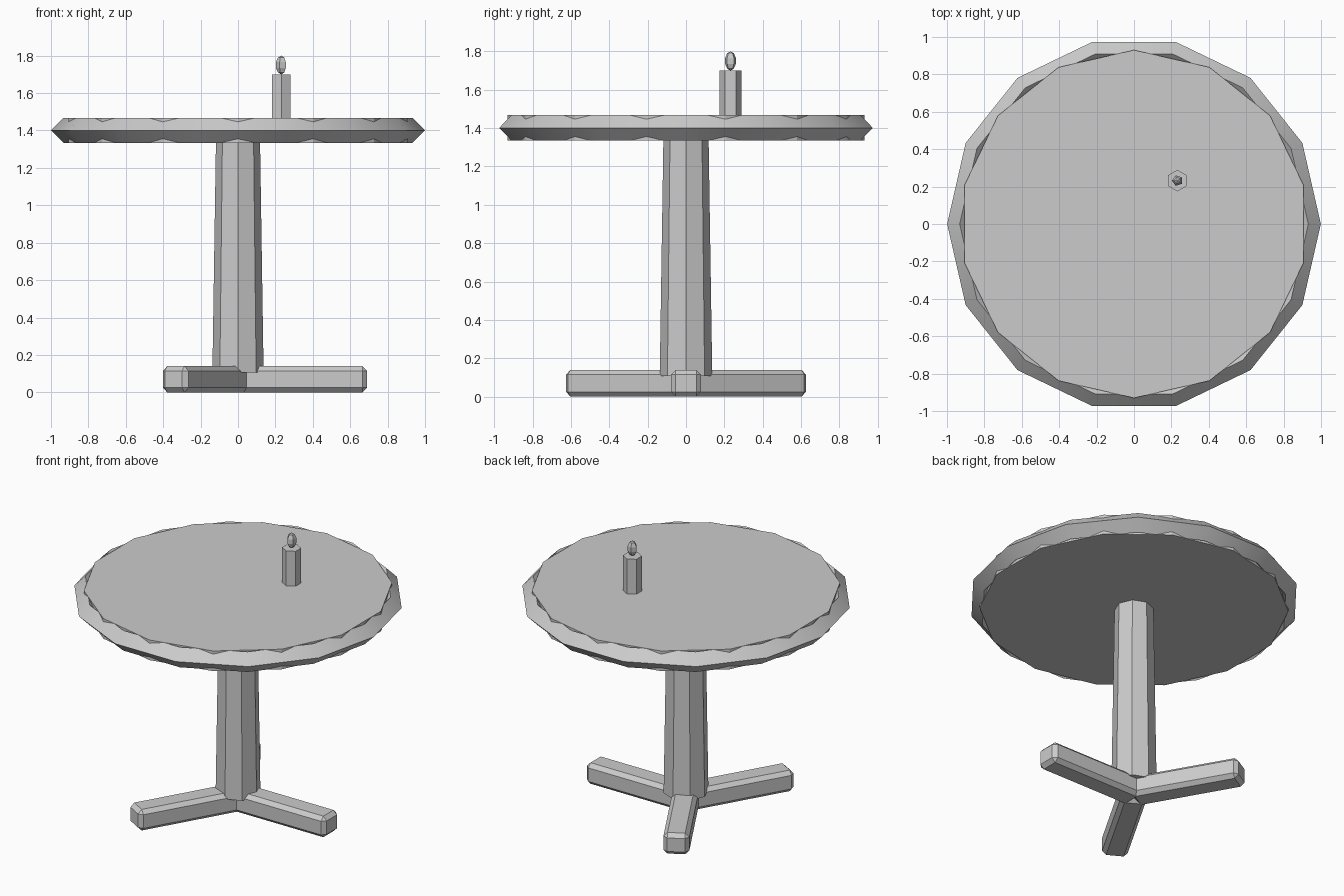
import bpy
import math

# Remove the default cube
default = bpy.data.objects.get("Cube")
if default:
    bpy.data.objects.remove(default, do_unlink=True)

# Single plain colour
grey = bpy.data.materials.new("plain_grey")
grey.use_nodes = True
colour = (0.6, 0.6, 0.6, 1.0)
grey.diffuse_color = colour
grey.node_tree.nodes["Principled BSDF"].inputs["Base Color"].default_value = colour


def finish(name):
    obj = bpy.context.object
    obj.name = name
    obj.data.materials.clear()
    obj.data.materials.append(grey)
    return obj


def prism(name, sides, r_low, r_high, z_low, z_high, x=0, y=0):
    """Upright, optionally tapered prism with a corner pointing to +y."""
    bpy.ops.mesh.primitive_cone_add(
        vertices=sides, radius1=r_low, radius2=r_high, depth=z_high - z_low,
        location=(x, y, (z_low + z_high) / 2))
    return finish(name)


TOP_LOW, TOP_HIGH = 1.334, 1.468
TOP_MID = (TOP_LOW + TOP_HIGH) / 2

# Table top: flat disc with a diamond-section ring around it
prism("table_top", 14, 0.93, 0.93, TOP_LOW, TOP_HIGH)
bpy.ops.mesh.primitive_torus_add(
    major_segments=14, minor_segments=4, major_radius=0.932,
    minor_radius=0.067, location=(0, 0, TOP_MID))
finish("table_rim")
bpy.ops.object.shade_smooth_by_angle(angle=math.radians(30))

# Tapered octagonal column
prism("column", 8, 0.137, 0.117, 0.107, TOP_MID)

# Three bevelled feet radiating from the centre
LENGTH, WIDTH, HEIGHT = 0.69, 0.157, 0.14
for name, degrees in (("left_foot", 0), ("back_right_foot", 120), ("front_right_foot", 240)):
    a = math.radians(degrees)
    bpy.ops.mesh.primitive_cube_add(
        size=1, rotation=(0, 0, a),
        location=(LENGTH / 2 * math.cos(a), LENGTH / 2 * math.sin(a), HEIGHT / 2))
    foot = finish(name)
    foot.scale = (LENGTH, WIDTH, HEIGHT)
    bpy.ops.object.transform_apply(location=False, rotation=False, scale=True)
    bevel = foot.modifiers.new("edge_bevel", "BEVEL")
    bevel.width = 0.025
    bevel.segments = 1

# Candle and flame
CANDLE = 0.232
prism("candle", 6, 0.0575, 0.0575, TOP_HIGH, 1.70, CANDLE, CANDLE)
bpy.ops.mesh.primitive_uv_sphere_add(
    segments=5, ring_count=5, radius=1, location=(CANDLE, CANDLE, 1.75),
    rotation=(0, 0, math.pi / 2))
flame = finish("flame")
flame.scale = (0.031, 0.031, 0.05)
